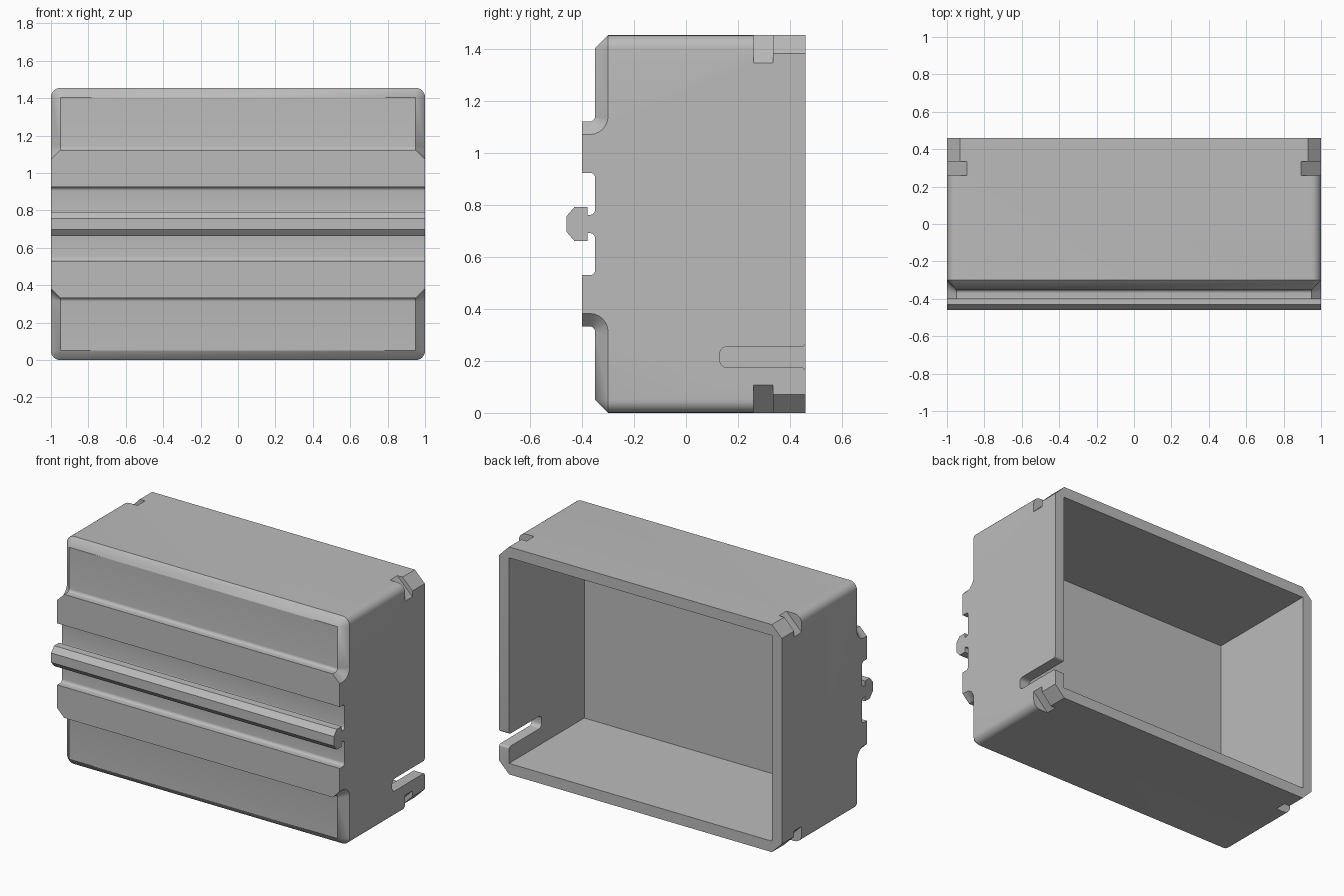
import bpy, bmesh
from math import sin, cos, radians

if "Cube" in bpy.data.objects:
    bpy.data.objects.remove(bpy.data.objects["Cube"], do_unlink=True)

HEIGHT = 1.455
MID = HEIGHT / 2
WALL = 0.07
BACK = 0.46

grey = bpy.data.materials.new("plain grey")
grey.use_nodes = True
grey.diffuse_color = (0.5, 0.5, 0.5, 1)
grey.node_tree.nodes["Principled BSDF"].inputs["Base Color"].default_value = (0.5, 0.5, 0.5, 1)


def arc(cx, cy, r, start, end, steps=6):
    angles = [radians(start + (end - start) * i / steps) for i in range(steps + 1)]
    return [(cx + r * cos(a), cy + r * sin(a)) for a in angles]


def loft(name, rings):
    """Solid through matching rings of 3D points, capped at both ends."""
    bm = bmesh.new()
    rows = [[bm.verts.new(p) for p in ring] for ring in rings]
    n = len(rows[0])
    for a, b in zip(rows, rows[1:]):
        for i in range(n):
            j = (i + 1) % n
            bm.faces.new((a[i], a[j], b[j], b[i]))
    bm.faces.new(rows[0])
    bm.faces.new(rows[-1])
    bmesh.ops.remove_doubles(bm, verts=bm.verts, dist=1e-5)
    bmesh.ops.recalc_face_normals(bm, faces=bm.faces)
    mesh = bpy.data.meshes.new(name)
    bm.to_mesh(mesh)
    bm.free()
    mesh.materials.append(grey)
    obj = bpy.data.objects.new(name, mesh)
    bpy.context.collection.objects.link(obj)
    return obj


def along_x(name, outline, x0, x1):
    return loft(name, [[(x, y, z) for y, z in outline] for x in (x0, x1)])


def along_y(name, outline, y0, y1):
    return loft(name, [[(x, y, z) for x, z in outline] for y in (y0, y1)])


def combine(target, other, operation):
    mod = target.modifiers.new("combine", 'BOOLEAN')
    mod.operation = operation
    mod.solver = 'EXACT'
    mod.object = other
    bpy.context.view_layer.objects.active = target
    bpy.ops.object.modifier_apply(modifier=mod.name)
    bpy.data.objects.remove(other, do_unlink=True)


# Box body: rounded long edges, front rim chamfered down to a sharp rectangle
def rounded_rect(r, y):
    w, h = 0.95, MID - 0.05
    corners = [(w, h, 0), (-w, h, 90), (-w, -h, 180), (w, -h, 270)]
    return [(x, y, MID + z) for cx, cz, a in corners for x, z in arc(cx, cz, r, a, a + 90)]


housing = loft("housing", [rounded_rect(0.05, BACK), rounded_rect(0.05, -0.30),
                           rounded_rect(0, -0.35)])


# Front band: two raised strips, a channel and a mushroom rail, chamfered at the ends
def band_ring(x, r):
    half = [(-0.46, 0.03), (-0.43, 0.065), (-0.38, 0.065), (-0.38, 0.035)]
    half += arc(-0.37, 0.055, 0.02, -90, 0)
    half += arc(-0.37, 0.177, 0.02, 0, 90)
    half += [(-0.40, 0.197), (-0.40, 0.415 - r)]
    half += arc(-0.37, 0.415, r, -90, 0)
    half += [(-0.25, 0.415)]
    outline = half + [(y, -t) for y, t in reversed(half)]
    return [(x, y, MID + t) for y, t in outline]


band = loft("front_band", [band_ring(-1, 0.07), band_ring(-0.95, 0.02),
                           band_ring(0.95, 0.02), band_ring(1, 0.07)])
combine(housing, band, 'UNION')

# Cavity open to the back
w, top = 1 - WALL, HEIGHT - WALL
cavity = along_y("cavity_cutter", [(-w, WALL), (w, WALL), (w, top), (-w, top)], -0.30, 0.6)
combine(housing, cavity, 'DIFFERENCE')

# Corner chamfers at the rim and the deeper grooves in front of them
for sx in (-1, 1):
    for sz in (-1, 1):
        for depth, y0, y1 in ((0.07, 0.334, 0.6), (0.107, 0.26, 0.335)):
            tri = [(1 - depth - 0.1, 0.1), (1.1, -depth - 0.1), (1.1, 0.1)]
            outline = [(sx * x, MID + sz * (MID + z)) for x, z in tri]
            combine(housing, along_y("corner_cutter", outline, y0, y1), 'DIFFERENCE')

# Cable slot through the left wall, with rounded end and flared mouth
low, high, r, flare = 0.175, 0.255, 0.028, 0.015
slot = arc(BACK - flare, low - flare, flare, 0, 90)[::-1]
slot += [(0.6, low - flare), (0.6, high + flare)]
slot += arc(BACK - flare, high + flare, flare, 0, -90)
slot += arc(0.13 + r, high - r, r, 90, 180)
slot += arc(0.13 + r, low + r, r, 180, 270)
combine(housing, along_x("slot_cutter", slot, 0.85, 1.1), 'DIFFERENCE')

# Smooth the rounds, keep the hard edges
bpy.ops.object.select_all(action='DESELECT')
housing.select_set(True)
bpy.context.view_layer.objects.active = housing
bpy.ops.object.shade_smooth_by_angle(angle=radians(25))
